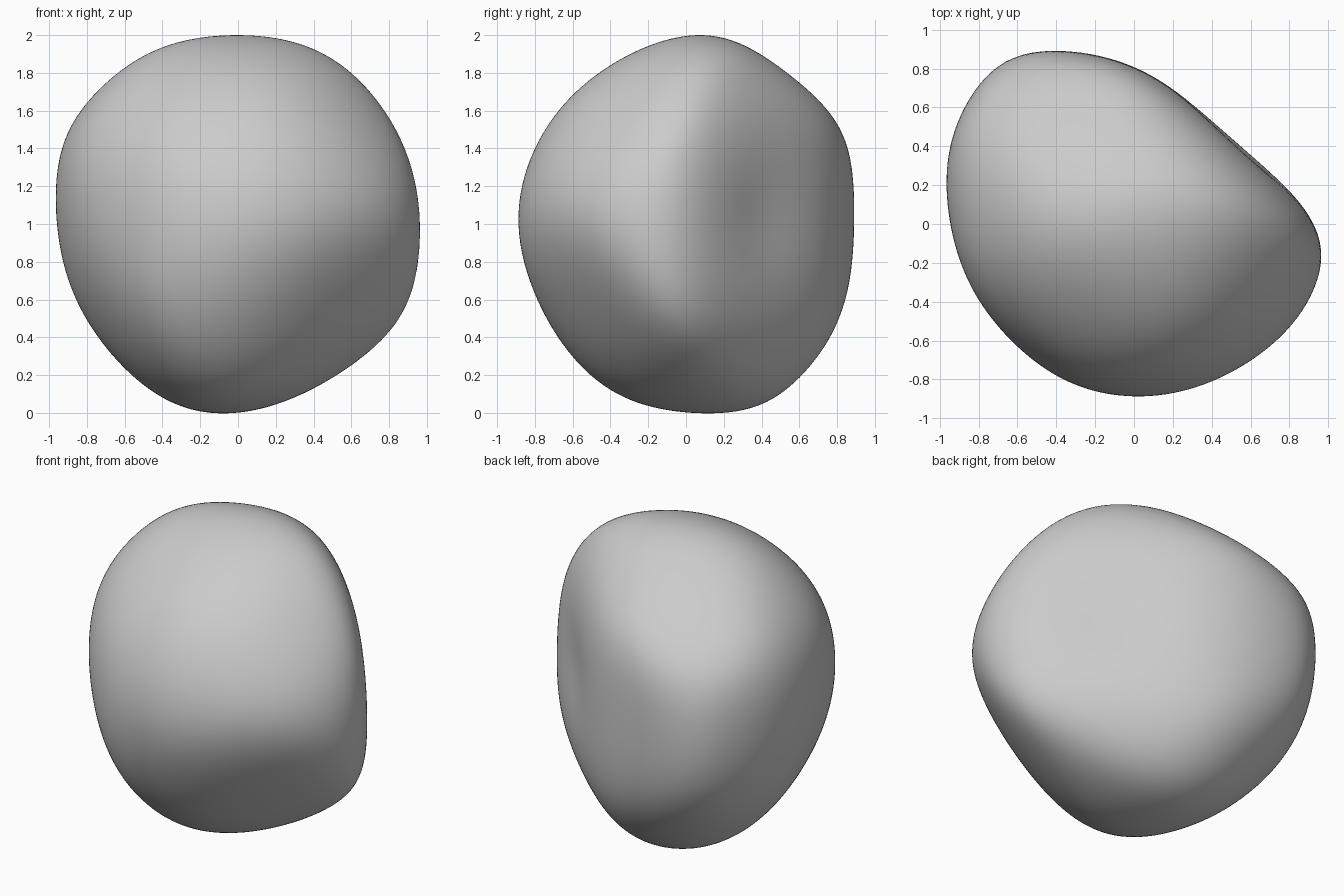
import bpy
import bmesh
import math
from mathutils import Vector

cube = bpy.data.objects.get("Cube")
if cube:
    bpy.data.objects.remove(cube, do_unlink=True)

# Plain stone material
stone = bpy.data.materials.new("stone_grey")
stone.use_nodes = True
grey = (0.6, 0.6, 0.6, 1.0)
stone.diffuse_color = grey
stone.node_tree.nodes["Principled BSDF"].inputs["Base Color"].default_value = grey

# Worn sides of the boulder: compass angle, tilt, distance from the middle
MIDDLE = Vector((0, 0, 1))
WORN_SIDES = [
    # upright sides, anticlockwise from the left
    (0, 0, .96), (30, 0, .8), (50, 0, .68), (70, 0, .76), (90, 0, .89),
    (135, 0, 1.07), (160, 0, 1.03), (190, 0, .93), (225, 0, .87),
    (250, 0, .88), (270, 0, .89), (295, 0, .9), (315, 0, .97), (340, 0, .98),
    # upper slopes
    (0, 30, 1.03), (43, 18, .78), (58, 40, .9), (90, 30, .97),
    (131, 27, 1.09), (180, 45, 1.02), (201, 27, .97), (231, 31, .91),
    (270, 25, .89), (270, 45, .92), (309, 30, .92), (345, 36, .97),
    (0, 58, 1.01), (109, 52, .98), (251, 55, .92), (310, 60, .95), (0, 90, 1),
    # lower slopes
    (0, -30, .99), (49, -27, .83), (90, -35, .97), (125, -40, 1.03),
    (159, -27, 1.01), (201, -27, .88), (231, -31, .91), (270, -25, .88),
    (309, -31, .86), (12, -45, .96), (77, -57, 1.01), (178, -52, .98),
    (215, -55, .96), (251, -55, .96), (289, -52, .92), (352, -62, .95), (0, -90, 1),
]
CORE = Vector((0, 0.06, 1))
ROUNDING = 10
HOLLOW = Vector((0.48, 0.36, 1.05))   # shallow dip in the broad flat face


def compass(angle, tilt):
    a, t = math.radians(angle), math.radians(tilt)
    return Vector((math.cos(a) * math.cos(t), math.sin(a) * math.cos(t), math.sin(t)))


def ball(subdivisions):
    bm = bmesh.new()
    bmesh.ops.create_icosphere(bm, subdivisions=subdivisions, radius=1.0)
    return bm


def worn_offset(direction, sides):
    total = sum(max(0.0, direction.dot(n) / d) ** ROUNDING for n, d in sides)
    return direction * total ** (-1 / ROUNDING)


# Set each plane so that the rounded stone just touches its worn side
normals = [compass(angle, tilt) for angle, tilt, _ in WORN_SIDES]
reaches = [side[2] - n.dot(CORE - MIDDLE) for side, n in zip(WORN_SIDES, normals)]
distances = [reach * 1.15 for reach in reaches]
trial = ball(4)
directions = [v.co.normalized() for v in trial.verts]
trial.free()
for step in range(18):
    sides = list(zip(normals, distances))
    offsets = [worn_offset(d, sides) for d in directions]
    for i, n in enumerate(normals):
        touch = max(n.dot(p) for p in offsets)
        distances[i] = min(1.8, distances[i] * (reaches[i] / touch) ** 0.8)

# Shape the boulder and press the hollow into its flat face
sides = list(zip(normals, distances))
flat_face = compass(50, 0)
bm = ball(6)
for vert in bm.verts:
    point = CORE + worn_offset(vert.co.normalized(), sides)
    dip = math.exp(-(point - HOLLOW).length_squared / 0.1)
    vert.co = point - flat_face * 0.04 * dip
for face in bm.faces:
    face.smooth = True

mesh = bpy.data.meshes.new("boulder")
bm.to_mesh(mesh)
bm.free()
mesh.materials.append(stone)
boulder = bpy.data.objects.new("boulder", mesh)
bpy.context.collection.objects.link(boulder)
